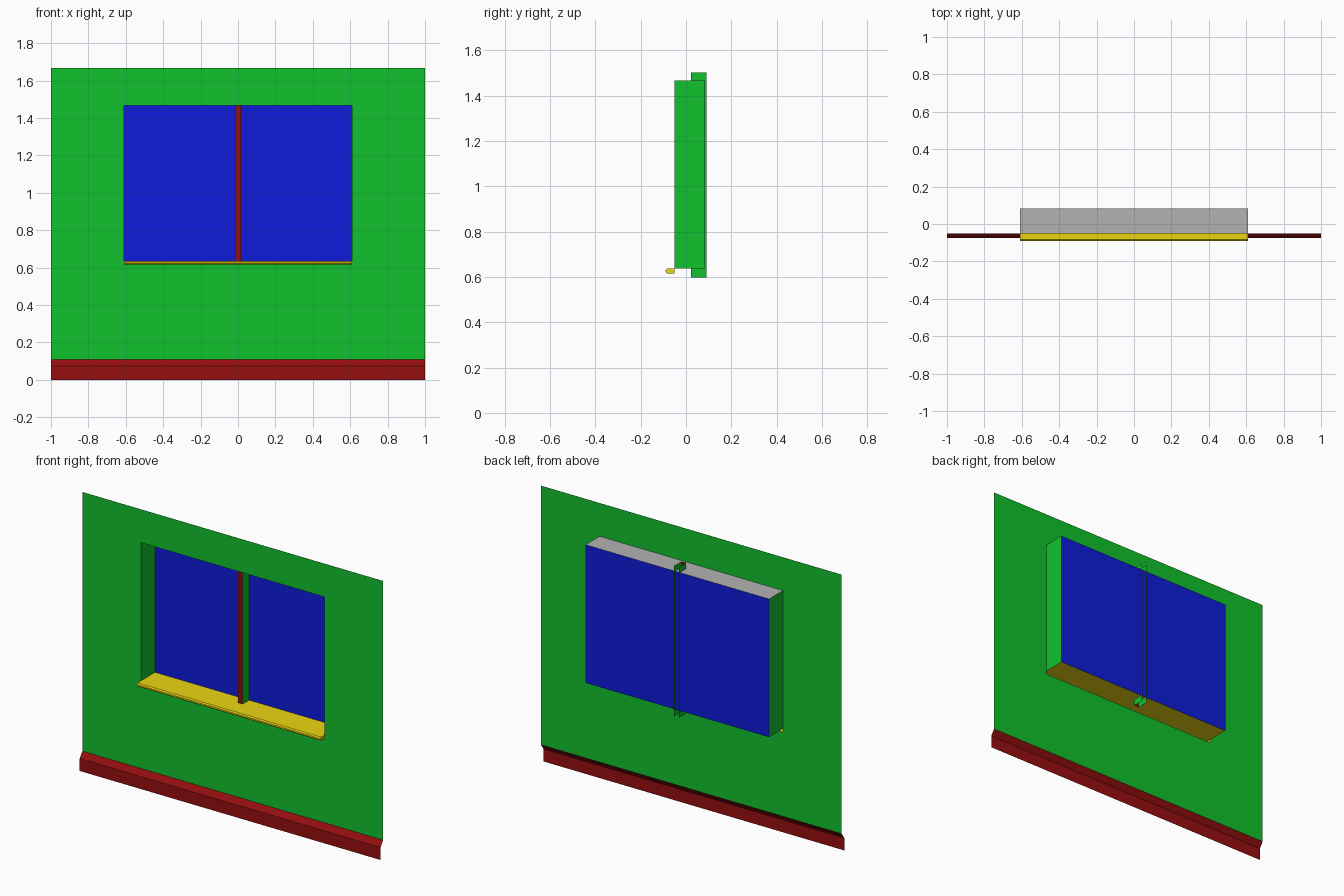
import bpy, bmesh
from mathutils import Vector

if "Cube" in bpy.data.objects:
    bpy.data.objects.remove(bpy.data.objects["Cube"])

W, H0, H1 = 1.0, 0.11, 1.667             # wall half width, bottom, top
OX, SILL_LOW, SILL, HEAD = 0.61, 0.616, 0.637, 1.467   # window opening
WALL_Y, GLASS_Y, NOSE_Y = -0.05, 0.083, -0.09


def material(name, rgb):
    m = bpy.data.materials.new(name)
    m.diffuse_color = (*rgb, 1)
    m.use_nodes = True
    m.node_tree.nodes["Principled BSDF"].inputs["Base Color"].default_value = m.diffuse_color
    return m


green = material("green_paint", (0.0056, 0.54, 0.026))
red = material("red_trim", (0.31, 0.0045, 0.0055))
blue = material("blue_glass", (0.0044, 0.012, 0.7))
yellow = material("yellow_sill", (0.84, 0.67, 0.005))
grey = material("grey_head", (0.45, 0.45, 0.45))


def finish(name, bm, mat):
    bmesh.ops.remove_doubles(bm, verts=bm.verts, dist=1e-5)
    mesh = bpy.data.meshes.new(name)
    bm.to_mesh(mesh)
    bm.free()
    mesh.materials.append(mat)
    ob = bpy.data.objects.new(name, mesh)
    bpy.context.collection.objects.link(ob)


def sweep(name, points, offset, mat, cap=0):
    """Open sheet: sweep a polyline by offset; cap = points used for end caps."""
    bm = bmesh.new()
    a = [bm.verts.new(p) for p in points]
    b = [bm.verts.new(Vector(p) + Vector(offset)) for p in points]
    for i in range(len(a) - 1):
        bm.faces.new((a[i], b[i], b[i + 1], a[i + 1]))
    if cap:
        bm.faces.new(a[:cap])
        bm.faces.new(b[:cap][::-1])
    finish(name, bm, mat)


def along_x(name, half, profile, mat, cap=0):
    sweep(name, [(-half, y, z) for y, z in profile], (2 * half, 0, 0), mat, cap)


# Wall sheet with the window opening left out
bm = bmesh.new()
xs, zs = (-W, -OX, OX, W), (H0, SILL_LOW, HEAD, H1)
grid = [[bm.verts.new((x, WALL_Y, z)) for x in xs] for z in zs]
for j in range(3):
    for i in range(3):
        if (i, j) != (1, 1):
            bm.faces.new((grid[j][i], grid[j][i + 1], grid[j + 1][i + 1], grid[j + 1][i]))
finish("wall", bm, green)

# Baseboard with sloped top
along_x("baseboard", W, [(-0.075, 0), (-0.075, 0.075), (WALL_Y, H0)], red)

# Sill: chamfered nose with closed ends, running back to the glass
along_x("window_sill", OX,
        [(WALL_Y, SILL_LOW), (-0.083, SILL_LOW), (NOSE_Y, SILL_LOW + 0.006),
         (NOSE_Y, SILL - 0.006), (-0.083, SILL), (WALL_Y, SILL), (GLASS_Y, SILL)],
        yellow, cap=6)

# Opening: head, side reveals and glass
along_x("window_head", OX, [(GLASS_Y, HEAD), (WALL_Y, HEAD)], grey)
up = (0, 0, HEAD - SILL)
sweep("left_reveal", [(-OX, GLASS_Y, SILL), (-OX, WALL_Y, SILL)], up, green)
sweep("right_reveal", [(OX, WALL_Y, SILL), (OX, GLASS_Y, SILL)], up, green)
along_x("glass", OX, [(GLASS_Y, SILL), (GLASS_Y, HEAD)], blue)

# Mullion: open channel that pokes through head and sill
M, MF, MB, MT = 0.016, 0.021, 0.09, 1.502
down = (0, 0, 0.597 - MT)
sweep("mullion_front", [(-M, MF, MT), (M, MF, MT)], down, red)
sweep("mullion_left_side", [(-M, MB, MT), (-M, MF, MT)], down, green)
sweep("mullion_right_side", [(M, MF, MT), (M, MB, MT)], down, green)
